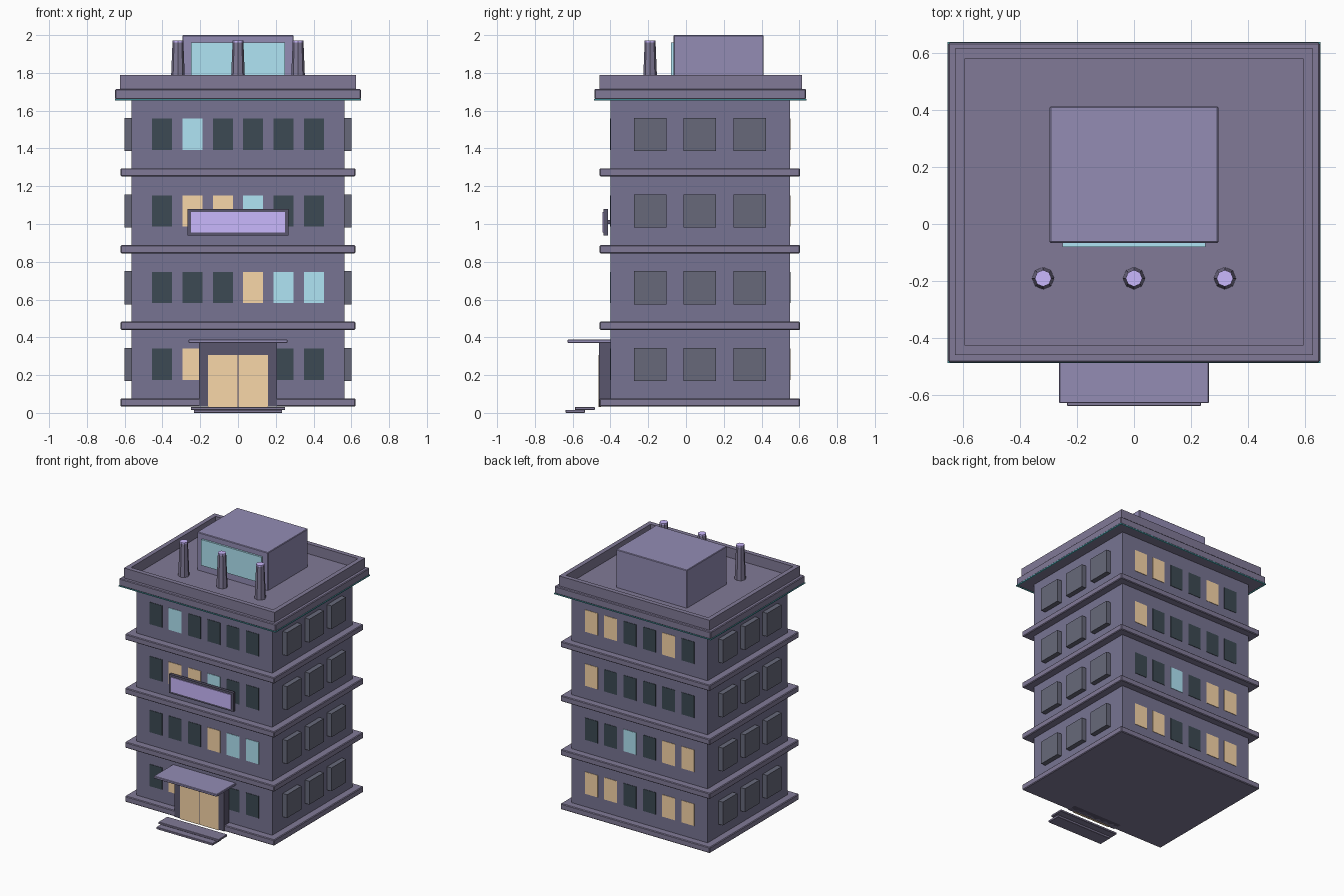
import bpy, math

if "Cube" in bpy.data.objects:
    bpy.data.objects.remove(bpy.data.objects["Cube"])


def mat(name, *rgb):
    """Material from an sRGB 0-255 colour."""
    m = bpy.data.materials.new(name)
    m.diffuse_color = [((c / 255 + 0.055) / 1.055) ** 2.4 for c in rgb] + [1]
    m.use_nodes = True
    m.node_tree.nodes["Principled BSDF"].inputs["Base Color"].default_value = m.diffuse_color
    return m


WALL = mat("wall", 119, 116, 146)
TRIM = mat("trim", 129, 122, 151)
LIGHT_WALL = mat("light_wall", 147, 140, 180)
FRAME = mat("frame", 90, 86, 109)
PANEL = mat("side_panel", 103, 105, 122)
DARK = mat("dark_glass", 60, 74, 83)
CYAN = mat("cyan_glass", 176, 229, 245)
WARM = mat("warm_glass", 249, 215, 169)
GLOW = mat("purple_glow", 202, 184, 253)
TEAL = mat("teal_strip", 80, 170, 180)
GLASS = {"D": DARK, "C": CYAN, "O": WARM}


def box(name, x, y, z, material, bevel=0):
    """Box from (min, max) ranges on each axis."""
    bpy.ops.mesh.primitive_cube_add(size=1, location=[(a + b) / 2 for a, b in (x, y, z)])
    o = bpy.context.object
    o.name = name
    o.scale = [b - a for a, b in (x, y, z)]
    bpy.ops.object.transform_apply(location=False, rotation=False, scale=True)
    o.data.materials.append(material)
    if bevel:
        m = o.modifiers.new("bevel", "BEVEL")
        m.width = bevel
        m.segments = 1
    return o


def ring(name, hx, y0, y1, t, z, material):
    """Four bars around a rectangle."""
    box(name + "_front", (-hx, hx), (y0, y0 + t), z, material)
    box(name + "_back", (-hx, hx), (y1 - t, y1), z, material)
    for s, side in ((-1, "left"), (1, "right")):
        xs = sorted((s * hx, s * (hx - t)))
        box(f"{name}_{side}", xs, (y0 + t, y1 - t), z, material)


FLOOR = 0.406

# Main block and floor ledges
box("body", (-0.565, 0.565), (-0.40, 0.55), (0.036, 1.67), WALL)
for i in range(4):
    z = 0.033 + i * FLOOR
    box(f"ledge_{i}", (-0.621, 0.621), (-0.457, 0.604), (z, z + 0.044), TRIM, 0.005)

# Cornice, glowing edge strip and parapet
box("cornice", (-0.650, 0.650), (-0.484, 0.635), (1.66, 1.715), TRIM, 0.005)
ring("edge_strip", 0.652, -0.486, 0.637, 0.008, (1.655, 1.662), TEAL)
ring("parapet", 0.626, -0.459, 0.614, 0.034, (1.71, 1.79), TRIM)

# Front and back windows, listed by increasing x, ground floor first
front = ["DODDDD", "DDDOCC", "DOOCDD", "DCDDDD"]
back = ["OODDOO", "OODCDD", "DDDDDO", "DODDOO"]
for face, rows, y in (("front", front, (-0.403, -0.39)), ("back", back, (0.54, 0.553))):
    for f, row in enumerate(rows):
        z = 0.175 + f * FLOOR
        for c, k in enumerate(row):
            x = -0.402 + c * 0.1607
            box(f"{face}_window_{f}_{c}", (x - 0.053, x + 0.053), y, (z, z + 0.165), GLASS[k])

# Protruding side window boxes
for s, side in ((-1, "left"), (1, "right")):
    for f in range(4):
        z = 0.169 + f * FLOOR
        for c in range(3):
            y = -0.19 + c * 0.2635
            box(f"{side}_window_box_{f}_{c}", sorted((s * 0.55, s * 0.602)),
                (y - 0.086, y + 0.086), (z, z + 0.175), PANEL)

# Entrance: surround, double doors, canopy, steps
box("door_surround", (-0.207, 0.207), (-0.46, -0.39), (0.033, 0.372), FRAME)
for s, side in ((-1, "left"), (1, "right")):
    box(f"{side}_door", sorted((s * 0.002, s * 0.16)), (-0.463, -0.45), (0.03, 0.306), WARM)
box("canopy", (-0.262, 0.262), (-0.627, -0.39), (0.37, 0.388), LIGHT_WALL, 0.003)
box("lower_step", (-0.234, 0.234), (-0.637, -0.535), (0.0, 0.016), TRIM, 0.002)
box("upper_step", (-0.25, 0.25), (-0.588, -0.483), (0.016, 0.031), TRIM, 0.002)

# Wall sign: backing, glowing panel and bracket
box("sign_backing", (-0.267, 0.267), (-0.436, -0.414), (0.938, 1.08), FRAME)
box("sign_panel", (-0.25, 0.25), (-0.441, -0.43), (0.954, 1.063), GLOW)
box("sign_bracket", (-0.02, 0.02), (-0.42, -0.39), (1.0, 1.02), FRAME)

# Rooftop room with a window
box("roof_room", (-0.295, 0.295), (-0.066, 0.411), (1.71, 2.0), LIGHT_WALL, 0.004)
box("roof_room_window", (-0.25, 0.25), (-0.080, -0.06), (1.765, 1.96), CYAN)

# Tapered vents with glowing caps
for i, x in enumerate((-0.318, 0, 0.318)):
    bpy.ops.mesh.primitive_cone_add(vertices=8, radius1=0.039, radius2=0.029, depth=0.25,
                                    location=(x, -0.19, 1.835))
    o = bpy.context.object
    o.name = f"vent_{i}"
    o.data.materials.append(TRIM)
    bpy.ops.mesh.primitive_cylinder_add(vertices=8, radius=0.029, depth=0.014,
                                        location=(x, -0.19, 1.964))
    o = bpy.context.object
    o.name = f"vent_cap_{i}"
    o.data.materials.append(GLOW)
